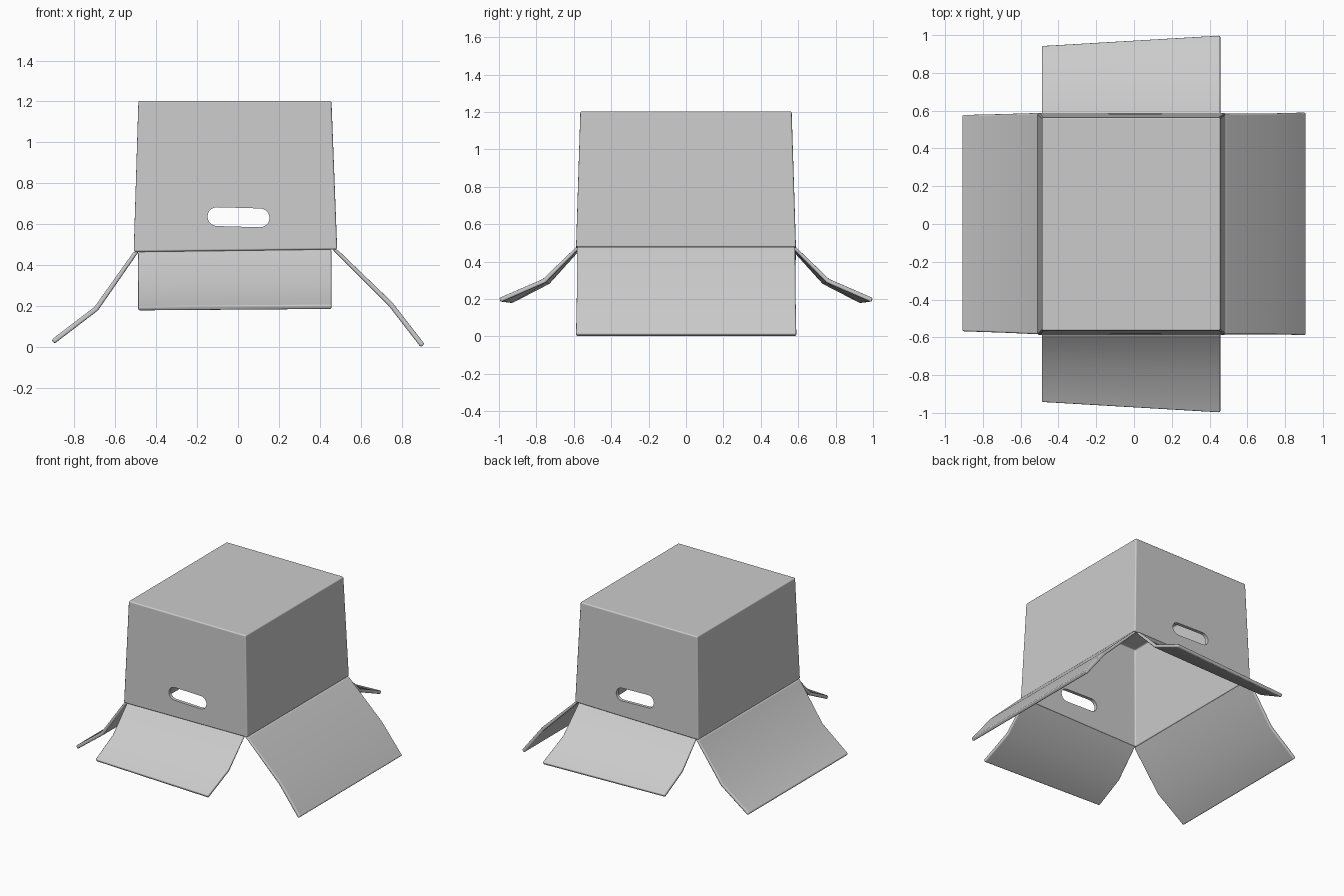
import bpy, bmesh, math
from mathutils import Vector

if "Cube" in bpy.data.objects:
    bpy.data.objects.remove(bpy.data.objects["Cube"])

T = 0.024  # board thickness


def make_object(name, verts, faces, fix_normals=True):
    bm = bmesh.new()
    vs = [bm.verts.new(v) for v in verts]
    for f in faces:
        bm.faces.new([vs[i] for i in f])
    if fix_normals:
        bmesh.ops.recalc_face_normals(bm, faces=bm.faces[:])
    me = bpy.data.meshes.new(name)
    bm.to_mesh(me)
    bm.free()
    ob = bpy.data.objects.new(name, me)
    bpy.context.collection.objects.link(ob)
    return ob


def soften(ob):
    b = ob.modifiers.new("Soft edges", 'BEVEL')
    b.width = 0.009
    b.segments = 3
    b.limit_method = 'ANGLE'
    b.angle_limit = math.radians(40)
    b.harden_normals = True


def smooth(ob):
    bpy.ops.object.select_all(action='DESELECT')
    ob.select_set(True)
    bpy.context.view_layer.objects.active = ob
    bpy.ops.object.shade_smooth_by_angle(angle=math.radians(40))


# Rim corners (counter-clockwise from above) and closed-end corners
rim = [Vector(p) for p in ((-0.51, -0.588, 0.465), (0.485, -0.588, 0.477),
                           (0.485, 0.588, 0.477), (-0.51, 0.588, 0.465))]
top = [Vector(p) for p in ((-0.487, -0.565, 1.203), (0.457, -0.565, 1.203),
                           (0.457, 0.565, 1.203), (-0.487, 0.565, 1.203))]

# Box body: open-bottomed shell, thickened inward
body = make_object("box_body", rim + top,
                   [(i, (i + 1) % 4, (i + 1) % 4 + 4, i + 4) for i in range(4)]
                   + [(4, 5, 6, 7)], fix_normals=False)
sol = body.modifiers.new("Board", 'SOLIDIFY')
sol.thickness = T
sol.offset = -1
sol.use_even_offset = True
soften(body)

# Hand-hole cutter: slot running through front and back walls
N, R = 10, 0.046
slot = []
for cx, cz, start in ((0.108, 0.631, -90), (-0.103, 0.637, 90)):
    for i in range(N + 1):
        a = math.radians(start + 180 * i / N)
        slot.append((cx + R * math.cos(a), cz + R * math.sin(a)))
n = len(slot)
cutter = make_object(
    "hand_hole_cutter",
    [(x, y, z) for y in (-0.8, 0.8) for x, z in slot],
    [tuple(range(n)), tuple(range(n, 2 * n))]
    + [(i, (i + 1) % n, (i + 1) % n + n, i + n) for i in range(n)])
cutter.hide_render = True
cutter.hide_set(True)
cut = body.modifiers.new("Hand holes", 'BOOLEAN')
cut.operation = 'DIFFERENCE'
cut.solver = 'EXACT'
cut.object = cutter
smooth(body)


def flap(name, ends):
    """Loft a bent board between two end paths of hinge, crease, tip."""
    ends = [[Vector(p) for p in path] for path in ends]
    along = (ends[1][0] - ends[0][0]).normalized()
    verts = []
    for path in ends:
        normals = []
        for a, b in zip(path, path[1:]):
            nrm = along.cross(b - a).normalized()
            normals.append(-nrm if nrm.z > 0 else nrm)
        inward = along.cross(Vector((0, 0, 1))).normalized()
        if inward.dot(path[0]) > 0:
            inward = -inward
        offs = [inward, (normals[0] + normals[1]).normalized(), normals[1]]
        verts += path + [p + o * T for p, o in zip(path, offs)]
    faces = [(0, 1, 4, 3), (1, 2, 5, 4), (6, 7, 10, 9), (7, 8, 11, 10)]
    for a, b in ((0, 1), (1, 2), (2, 5), (5, 4), (4, 3), (3, 0)):
        faces.append((a, b, b + 6, a + 6))
    ob = make_object(name, verts, faces)
    soften(ob)
    smooth(ob)


# Short flaps, mirrored front to back
for name, s in (("front_flap", -1), ("back_flap", 1)):
    flap(name, (
        ((-0.488, s * 0.588, 0.465), (-0.488, s * 0.745, 0.30), (-0.488, s * 0.945, 0.197)),
        ((0.457, s * 0.588, 0.477), (0.457, s * 0.765, 0.307), (0.457, s * 1.0, 0.205))))

# Long side flaps, each bent differently
flap("left_flap", (
    ((-0.51, -0.584, 0.465), (-0.702, -0.575, 0.195), (-0.912, -0.568, 0.035)),
    ((-0.51, 0.588, 0.465), (-0.702, 0.582, 0.195), (-0.912, 0.577, 0.035))))
flap("right_flap", (
    ((0.485, -0.584, 0.477), (0.755, -0.584, 0.217), (0.912, -0.588, 0.014)),
    ((0.485, 0.584, 0.477), (0.755, 0.586, 0.217), (0.912, 0.59, 0.014))))
